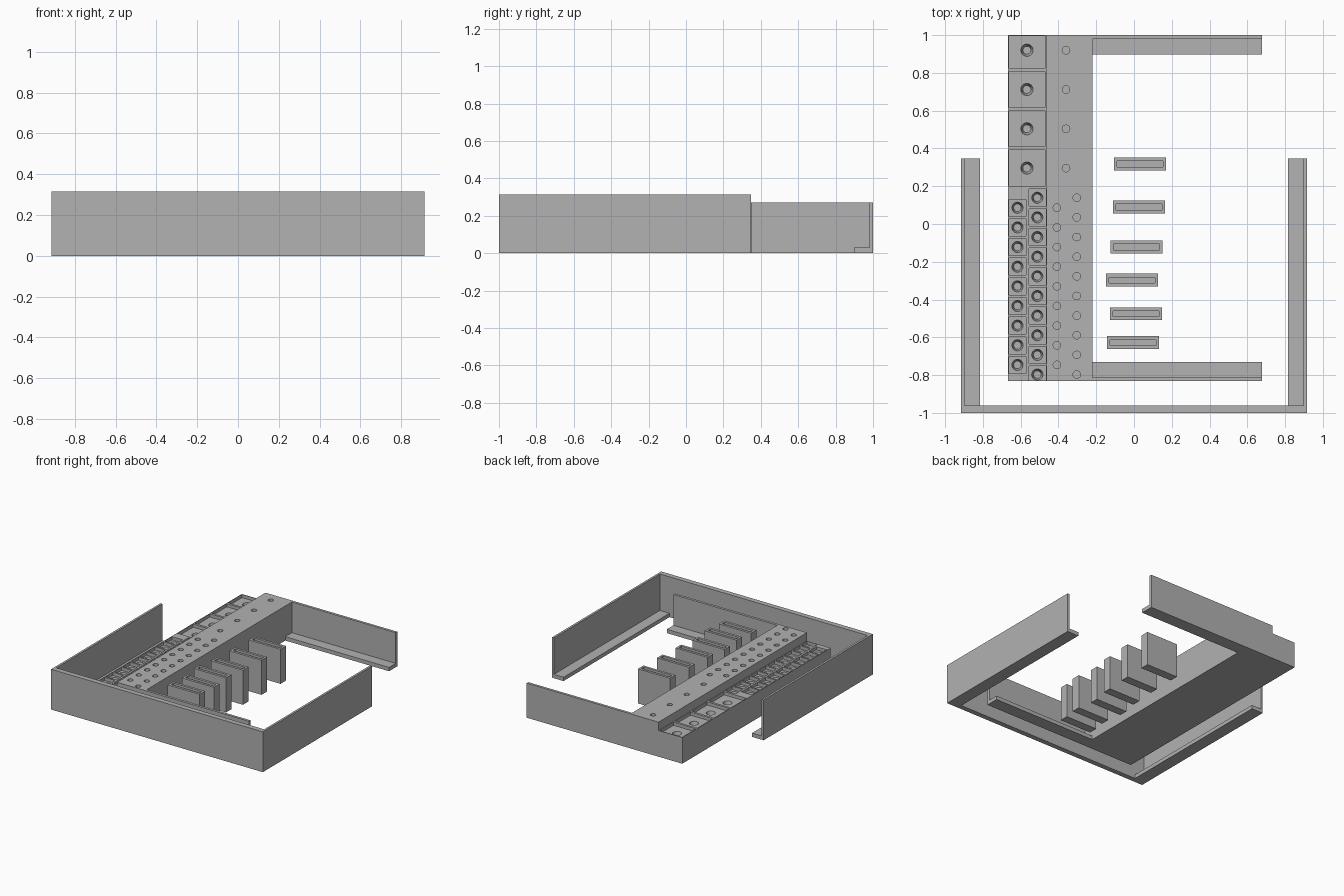
import bpy, bmesh
from mathutils import Matrix, Vector

if "Cube" in bpy.data.objects:
    bpy.data.objects.remove(bpy.data.objects["Cube"])

grey = bpy.data.materials.new("plain grey")
grey.diffuse_color = (0.445, 0.445, 0.445, 1)
grey.use_nodes = True
grey.node_tree.nodes["Principled BSDF"].inputs["Base Color"].default_value = grey.diffuse_color


def make(name, bm):
    bmesh.ops.recalc_face_normals(bm, faces=bm.faces)
    me = bpy.data.meshes.new(name)
    bm.to_mesh(me)
    bm.free()
    me.materials.append(grey)
    ob = bpy.data.objects.new(name, me)
    bpy.context.collection.objects.link(ob)
    return ob


def prism(name, pts, axis, a, b):
    """Extrude a closed profile along an axis from a to b."""
    place = {"x": lambda p: (a, p[0], p[1]),
             "y": lambda p: (p[0], a, p[1]),
             "z": lambda p: (p[0], p[1], a)}[axis]
    shift = Vector([(b - a) * (axis == k) for k in "xyz"])
    bm = bmesh.new()
    face = bm.faces.new([bm.verts.new(place(p)) for p in pts])
    ext = bmesh.ops.extrude_face_region(bm, geom=[face])["geom"]
    bmesh.ops.translate(bm, vec=shift,
                        verts=[g for g in ext if isinstance(g, bmesh.types.BMVert)])
    return make(name, bm)


def add_box(bm, x0, x1, y0, y1, z0, z1):
    m = Matrix.Translation(((x0 + x1) / 2, (y0 + y1) / 2, (z0 + z1) / 2))
    bmesh.ops.create_cube(bm, size=1, matrix=m @ Matrix.Diagonal((x1 - x0, y1 - y0, z1 - z0, 1)))


def add_hole(bm, x, y, z0, z1, r_bottom, r_top):
    bmesh.ops.create_cone(bm, cap_ends=True, segments=24, radius1=r_bottom, radius2=r_top,
                          depth=z1 - z0, matrix=Matrix.Translation((x, y, (z0 + z1) / 2)))


def cut(ob, bm):
    """Subtract a cutter mesh and keep only the result."""
    cutter = make("cutter", bm)
    cutter.hide_render = True
    mod = ob.modifiers.new("cut", "BOOLEAN")
    mod.operation, mod.solver, mod.object = "DIFFERENCE", "EXACT", cutter
    bpy.context.view_layer.update()
    done = bpy.data.meshes.new_from_object(ob.evaluated_get(bpy.context.evaluated_depsgraph_get()))
    ob.modifiers.clear()
    ob.data = done
    bpy.data.objects.remove(cutter)


# Outer frame: front wall and two walls with an inward foot
prism("frame_front", [(-0.915, -1), (0.915, -1), (0.915, -0.96), (-0.915, -0.96)], "z", 0, 0.315)
for side, s in (("left", -1), ("right", 1)):
    prism("frame_" + side,
          [(s * x, z) for x, z in ((0.915, 0), (0.815, 0), (0.815, 0.03),
                                   (0.898, 0.03), (0.898, 0.315), (0.915, 0.315))],
          "y", -0.96, 0.348)

# Inner rails: thin wall with an inward foot
for name, y, s in (("back_rail", 1.0, -1), ("front_rail", -0.832, 1)):
    prism(name, [(y + s * d, z) for d, z in ((0, 0), (0.102, 0), (0.102, 0.03),
                                             (0.02, 0.03), (0.02, 0.27), (0, 0.27))],
          "x", -0.22, 0.677)

# Stepped block
LOW, HIGH, FLOOR = 0.205, 0.27, 0.18
block = prism("stepped_block", [(-0.668, 0), (-0.22, 0), (-0.22, HIGH), (-0.463, HIGH),
                                (-0.463, LOW), (-0.668, LOW)], "y", -0.832, 1.0)

large = [0.92, 0.712, 0.504, 0.296]
outer = [0.086 - 0.104 * i for i in range(9)]
inner = [0.139 - 0.104 * i for i in range(10)]

# Square pockets in the low step
bm = bmesh.new()
for y in large:
    add_box(bm, -0.662, -0.470, y - 0.095, min(y + 0.095, 0.995), FLOOR, LOW + 0.04)
for x, rows in ((-0.617, outer), (-0.512, inner)):
    for y in rows:
        add_box(bm, x - 0.045, x + 0.045, max(y - 0.045, -0.828), y + 0.045, FLOOR, LOW + 0.04)
cut(block, bm)

# Tapered sockets in the pockets, straight holes in the high step
bm = bmesh.new()
for y in large:
    add_hole(bm, -0.567, y, FLOOR - 0.05, FLOOR + 0.002, 0.021, 0.033)
    add_hole(bm, -0.36, y, HIGH - 0.06, HIGH + 0.02, 0.02, 0.02)
for x, xh, rows in ((-0.617, -0.408, outer), (-0.512, -0.303, inner)):
    for y in rows:
        add_hole(bm, x, y, FLOOR - 0.05, FLOOR + 0.002, 0.02, 0.03)
        add_hole(bm, xh, y, HIGH - 0.06, HIGH + 0.02, 0.02, 0.02)
cut(block, bm)

# Loose upright blocks with a slot in the top
spots = [(0.031, 0.318), (0.026, 0.09), (0.014, -0.122),
         (-0.011, -0.297), (0.010, -0.475), (-0.006, -0.628)]
for i, (x, y) in enumerate(spots):
    bm = bmesh.new()
    add_box(bm, x - 0.138, x + 0.138, y - 0.034, y + 0.034, 0, 0.27)
    key = make("slotted_block_%d" % (i + 1), bm)
    bm = bmesh.new()
    add_box(bm, x - 0.122, x + 0.122, y - 0.015, y + 0.015, 0.19, 0.3)
    cut(key, bm)
